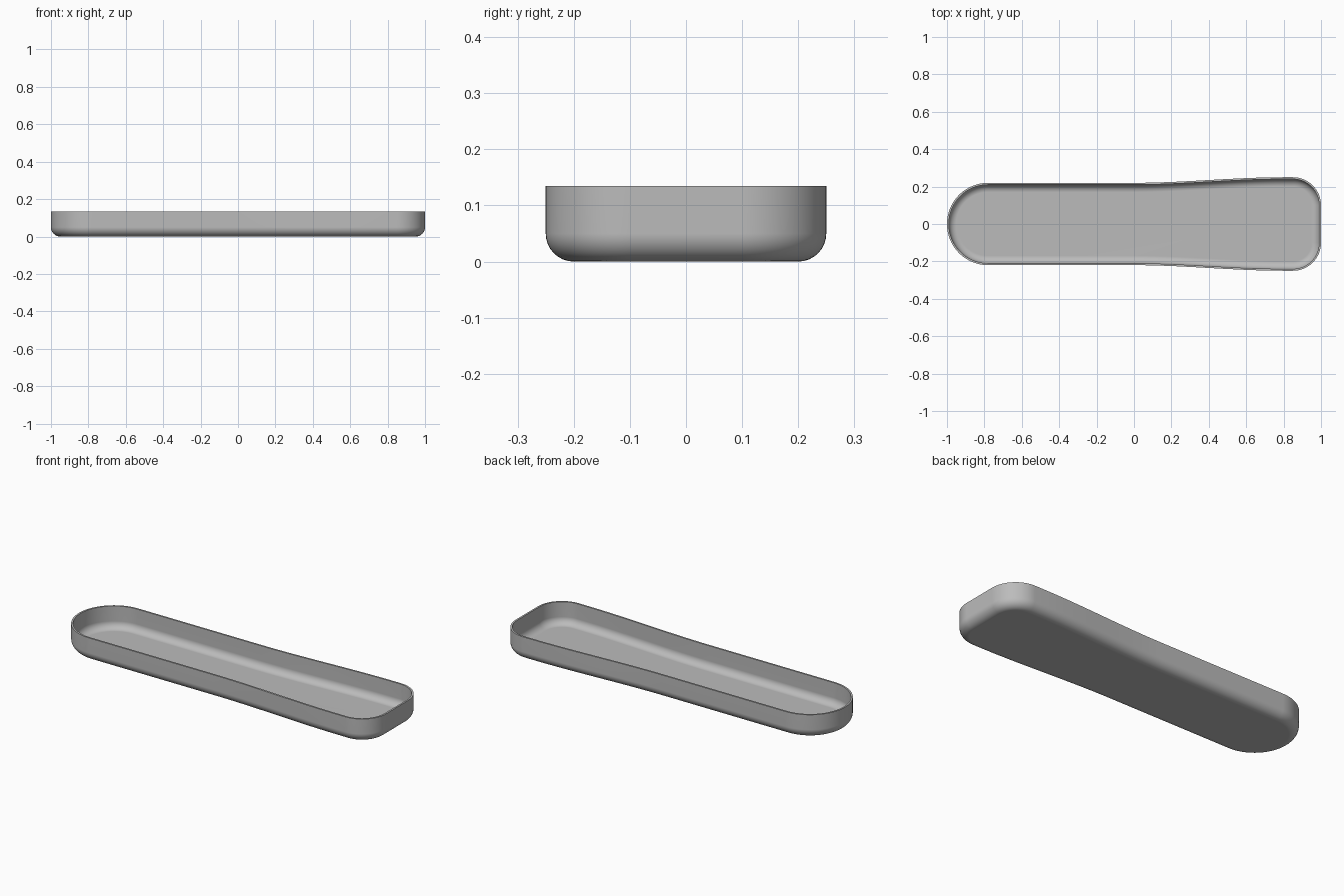
import bpy
import bmesh
from math import sin, cos, pi
from mathutils import Vector

if "Cube" in bpy.data.objects:
    bpy.data.objects.remove(bpy.data.objects["Cube"])

HEIGHT, WALL, FILLET = 0.135, 0.01, 0.05
NARROW, WIDE, CORNER = 0.22, 0.25, 0.15
FLARE_END = 0.8


def arc(cx, cy, radius, start, end, steps):
    """Points along a circular arc, angles in radians."""
    angles = [start + (end - start) * i / steps for i in range(steps + 1)]
    return [Vector((cx + radius * cos(a), cy + radius * sin(a))) for a in angles]


# Upper half of the plan outline, from the squared end to the round end
half = arc(1 - CORNER, WIDE - CORNER, CORNER, 0, pi / 2, 16)
for i in range(17):
    t = 1 - i / 16
    half.append(Vector((FLARE_END * t, NARROW + (WIDE - NARROW) * t * t * (3 - 2 * t))))
half += arc(NARROW - 1, 0, NARROW, pi / 2, pi, 24)
outline = half + [Vector((p.x, -p.y)) for p in reversed(half[:-1])]

# Inward direction at each outline point
count = len(outline)
inward = []
for i in range(count):
    before = (outline[i] - outline[i - 1]).normalized()
    after = (outline[(i + 1) % count] - outline[i]).normalized()
    tangent = (before + after).normalized()
    inward.append(Vector((-tangent.y, tangent.x)))
# Arc ends touching the straight squared end keep their true tangent
inward[0] = inward[-1] = Vector((-1, 0))

# Wall section as (inset, height): outer fillet, rim, inner fillet
angles = [i * pi / 16 for i in range(9)]
outer = [(FILLET - FILLET * sin(a), FILLET - FILLET * cos(a)) for a in angles]
inner_radius = FILLET - WALL
inner = [(FILLET - inner_radius * sin(a), FILLET - inner_radius * cos(a))
         for a in reversed(angles)]
section = outer + [(0, HEIGHT), (WALL, HEIGHT)] + inner

# Sweep the section around the outline and close both floor faces
bm = bmesh.new()
rings = []
for inset, z in section:
    rings.append([bm.verts.new((*(p + n * inset), z)) for p, n in zip(outline, inward)])
for low, high in zip(rings, rings[1:]):
    for i in range(count):
        j = (i + 1) % count
        bm.faces.new((low[i], low[j], high[j], high[i]))
bm.faces.new(list(reversed(rings[0])))
bm.faces.new(rings[-1])
bmesh.ops.recalc_face_normals(bm, faces=bm.faces)

mesh = bpy.data.meshes.new("tray")
bm.to_mesh(mesh)
bm.free()
tray = bpy.data.objects.new("tray", mesh)
bpy.context.collection.objects.link(tray)

# Single grey material
GREY = (0.5, 0.5, 0.5, 1)
material = bpy.data.materials.new("plain grey")
material.use_nodes = True
material.diffuse_color = GREY
material.node_tree.nodes["Principled BSDF"].inputs["Base Color"].default_value = GREY
mesh.materials.append(material)

# Smooth walls and fillets, crisp rim, flat floor
bpy.context.view_layer.objects.active = tray
tray.select_set(True)
bpy.ops.object.shade_smooth_by_angle()
weighted = tray.modifiers.new("flat floor", 'WEIGHTED_NORMAL')
weighted.keep_sharp = True
